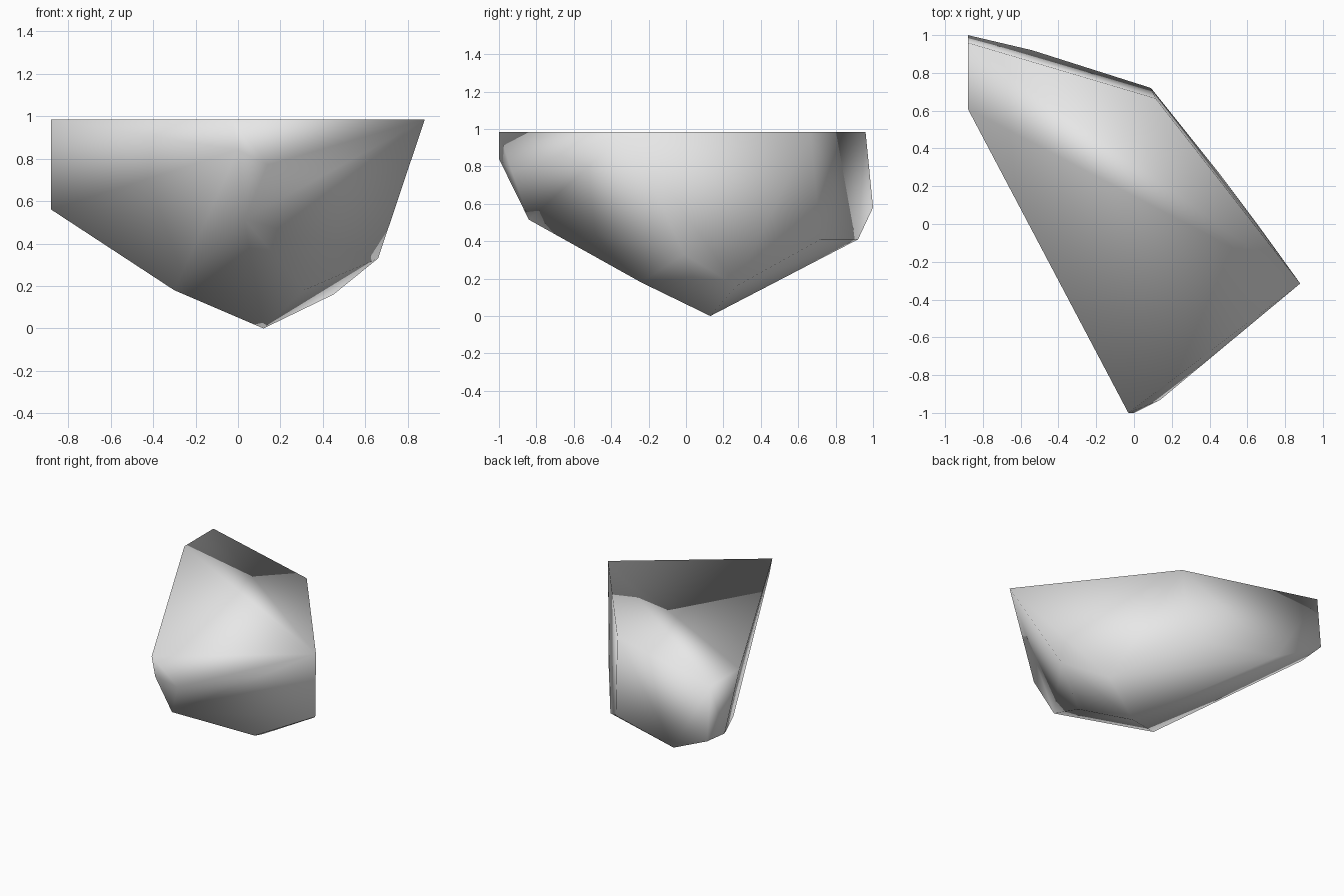
import bpy
import bmesh

cube = bpy.data.objects.get("Cube")
if cube:
    bpy.data.objects.remove(cube, do_unlink=True)

# Plain stone colour
stone = bpy.data.materials.new("stone_grey")
stone.use_nodes = True
stone.diffuse_color = (0.8, 0.8, 0.8, 1)
stone.node_tree.nodes["Principled BSDF"].inputs["Base Color"].default_value = (0.8, 0.8, 0.8, 1)

# Flat top outline, then corners of the sloping underside
TOP = 0.985
rim = [(-0.88, 0.96), (-0.88, 0.61), (-0.03, -1.0), (0.88, -0.315), (0.115, 0.665)]
right_end = [(-0.88, 0.79, 0.56), (-0.88, 1.0, 0.58)]
back_side = [(-0.54, 0.92, 0.41), (0.09, 0.72, 0.41), (0.45, 0.27, 0.16), (0.66, -0.01, 0.33)]
front_nose = [(0.0, -1.0, 0.84), (0.14, -0.93, 0.77), (0.03, -0.84, 0.515)]
keel = [(-0.3, -0.145, 0.18), (0.31, -0.24, 0.18), (0.12, 0.13, 0.0)]

# Rock is the convex skin around these corners
bm = bmesh.new()
rim_verts = [bm.verts.new((x, y, TOP)) for x, y in rim]
for corner in right_end + back_side + front_nose + keel:
    bm.verts.new(corner)
bmesh.ops.convex_hull(bm, input=bm.verts[:])

# Make the top one face, then split it in a fan from the left corner
cap = [f for f in bm.faces if all(v in rim_verts for v in f.verts)]
inner = [e for e in bm.edges if len(e.link_faces) == 2 and all(f in cap for f in e.link_faces)]
bmesh.ops.dissolve_edges(bm, edges=inner, use_verts=False)
for corner in rim_verts[:2]:
    bmesh.ops.connect_verts(bm, verts=[corner, rim_verts[3]])

bmesh.ops.recalc_face_normals(bm, faces=bm.faces[:])
for face in bm.faces:
    face.smooth = True

mesh = bpy.data.meshes.new("rock")
bm.to_mesh(mesh)
bm.free()
mesh.materials.append(stone)
rock = bpy.data.objects.new("rock", mesh)
bpy.context.collection.objects.link(rock)
